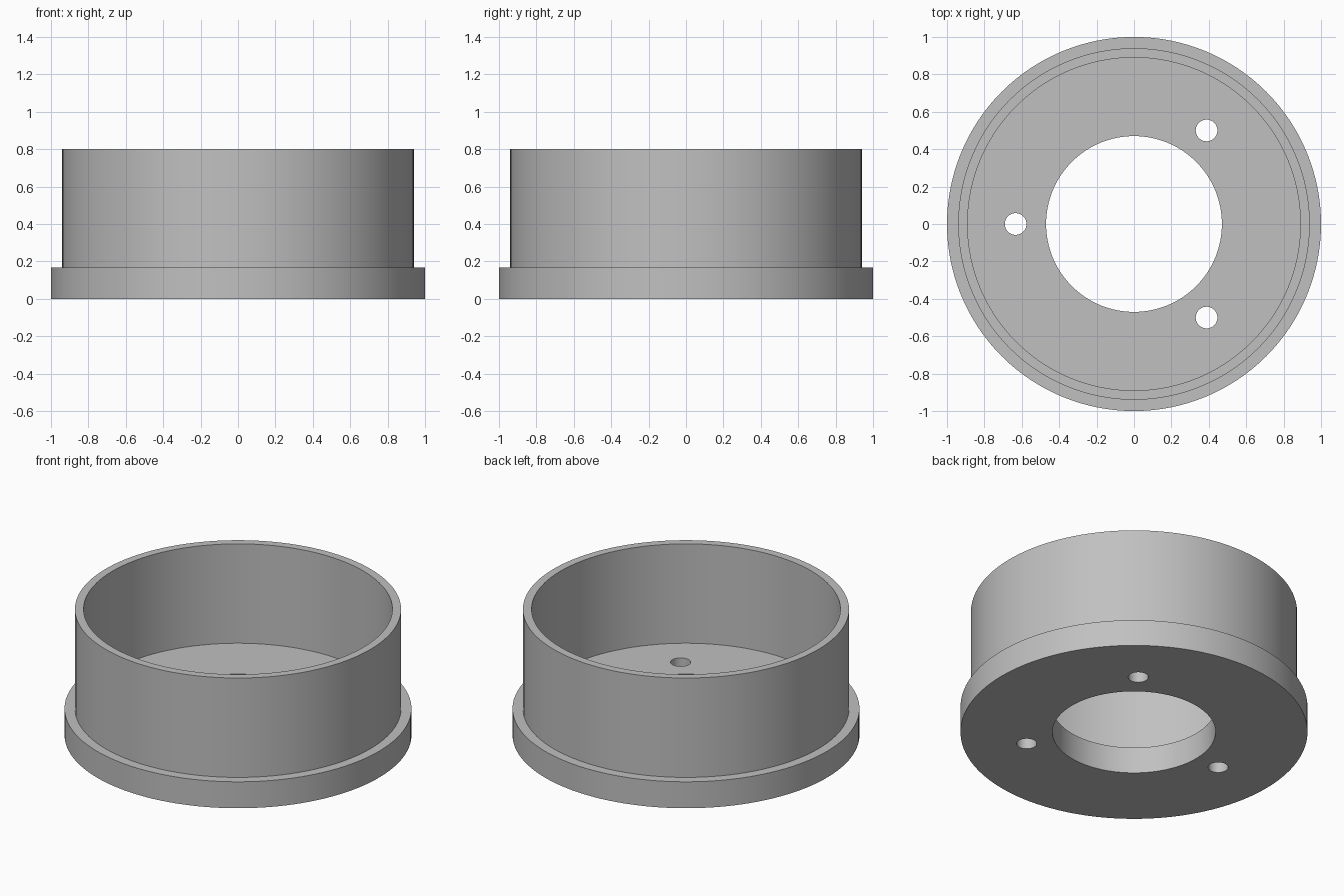
import bpy
import bmesh
from math import cos, sin, pi, radians

SIDES = 128
FLOOR = 0.168     # thickness of the flange and floor
HEIGHT = 0.80

if "Cube" in bpy.data.objects:
    bpy.data.objects.remove(bpy.data.objects["Cube"], do_unlink=True)

# Plain grey finish
grey = bpy.data.materials.new("plain_grey")
grey.use_nodes = True
colour = (0.53, 0.53, 0.53, 1)
grey.diffuse_color = colour
grey.node_tree.nodes["Principled BSDF"].inputs["Base Color"].default_value = colour


def lathe(name, profile):
    """Revolve a closed (radius, height) profile around z."""
    bm = bmesh.new()
    rings = []
    for i in range(SIDES):
        a = 2 * pi * i / SIDES
        rings.append([bm.verts.new((r * cos(a), r * sin(a), z)) for r, z in profile])
    n = len(profile)
    for i in range(SIDES):
        here, there = rings[i], rings[(i + 1) % SIDES]
        for j in range(n):
            k = (j + 1) % n
            bm.faces.new((here[j], there[j], there[k], here[k]))
    bmesh.ops.recalc_face_normals(bm, faces=bm.faces)
    mesh = bpy.data.meshes.new(name)
    bm.to_mesh(mesh)
    bm.free()
    obj = bpy.data.objects.new(name, mesh)
    bpy.context.collection.objects.link(obj)
    return obj


# Flanged cup: floor with a central opening, wide flange and thin wall
cup = lathe("flanged_cup", [
    (0.47, 0), (1, 0), (1, FLOOR), (0.94, FLOOR),
    (0.94, HEIGHT), (0.89, HEIGHT), (0.89, FLOOR), (0.47, FLOOR)])
cup.data.materials.append(grey)

# Three bolt holes through the floor
for angle in (radians(52.2), pi, radians(-52.2)):
    bpy.ops.mesh.primitive_cylinder_add(
        vertices=48, radius=0.058, depth=0.4,
        location=(0.633 * cos(angle), 0.633 * sin(angle), FLOOR / 2))
    cutter = bpy.context.object
    cutter.name = "bolt_hole_cutter"
    cutter.hide_render = True
    cutter.data.materials.append(grey)
    bpy.context.view_layer.objects.active = cup
    hole = cup.modifiers.new("bolt_hole", 'BOOLEAN')
    hole.operation = 'DIFFERENCE'
    hole.solver = 'EXACT'
    hole.object = cutter
    bpy.ops.object.modifier_apply(modifier=hole.name)
    bpy.data.objects.remove(cutter, do_unlink=True)

# Smooth round walls with crisp rims
bpy.ops.object.select_all(action='DESELECT')
cup.select_set(True)
bpy.context.view_layer.objects.active = cup
bpy.ops.object.shade_smooth_by_angle(angle=radians(30))
